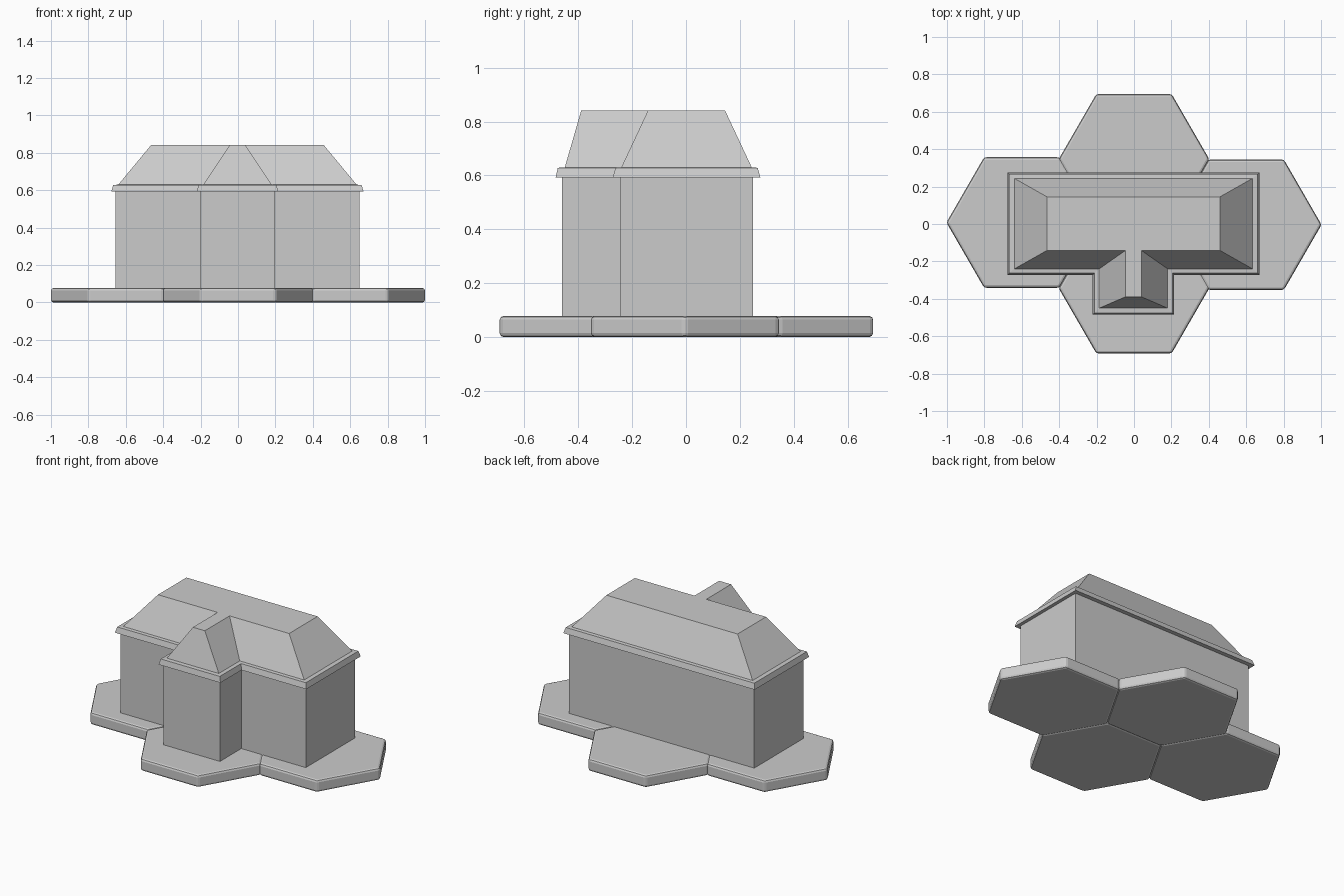
import bpy, bmesh
from math import cos, sin, pi

if "Cube" in bpy.data.objects:
    bpy.data.objects.remove(bpy.data.objects["Cube"])


def loft(name, rings):
    """Closed solid from a stack of (outline, z) rings with equal point counts."""
    bm = bmesh.new()
    loops = [[bm.verts.new((x, y, z)) for x, y in pts] for pts, z in rings]
    n = len(loops[0])
    for lo, hi in zip(loops, loops[1:]):
        for i in range(n):
            j = (i + 1) % n
            bm.faces.new((lo[i], lo[j], hi[j], hi[i]))
    bm.faces.new(loops[0][::-1])
    bm.faces.new(loops[-1])
    bmesh.ops.recalc_face_normals(bm, faces=bm.faces)
    me = bpy.data.meshes.new(name)
    bm.to_mesh(me)
    bm.free()
    ob = bpy.data.objects.new(name, me)
    bpy.context.collection.objects.link(ob)
    return ob


def tee(main_x, main_y, wing_x, wing_y):
    """T-shaped outline: main block with a wing projecting to the front."""
    cx, cy = -0.003, 0.002
    right = [(wing_x, -wing_y), (wing_x, -main_y), (main_x, -main_y), (main_x, main_y)]
    pts = right + [(-x, y) for x, y in reversed(right)]
    return [(x + cx, y + cy) for x, y in pts]


# Hexagonal base tiles
R = 0.403
tiles = {"left": (-0.6, 0.008), "right": (0.6, -0.004),
         "back": (0, 0.346), "front": (0, -0.343)}
for side, (cx, cy) in tiles.items():
    hexa = [(cx + R * cos(i * pi / 3), cy + R * sin(i * pi / 3)) for i in range(6)]
    tile = loft(f"base_tile_{side}", [(hexa, 0.0), (hexa, 0.078)])
    bev = tile.modifiers.new("chamfer", 'BEVEL')
    bev.width = 0.014
    bev.segments = 2

# Walls
wall = tee(0.652, 0.247, 0.198, 0.462)
loft("walls", [(wall, 0.06), (wall, 0.60)])

# Hipped roof with a flat top and a flared eave band
loft("roof", [
    (tee(0.674, 0.274, 0.218, 0.486), 0.593),
    (tee(0.664, 0.264, 0.208, 0.478), 0.628),
    (tee(0.637, 0.242, 0.183, 0.452), 0.630),
    (tee(0.462, 0.143, 0.042, 0.391), 0.841),
])
